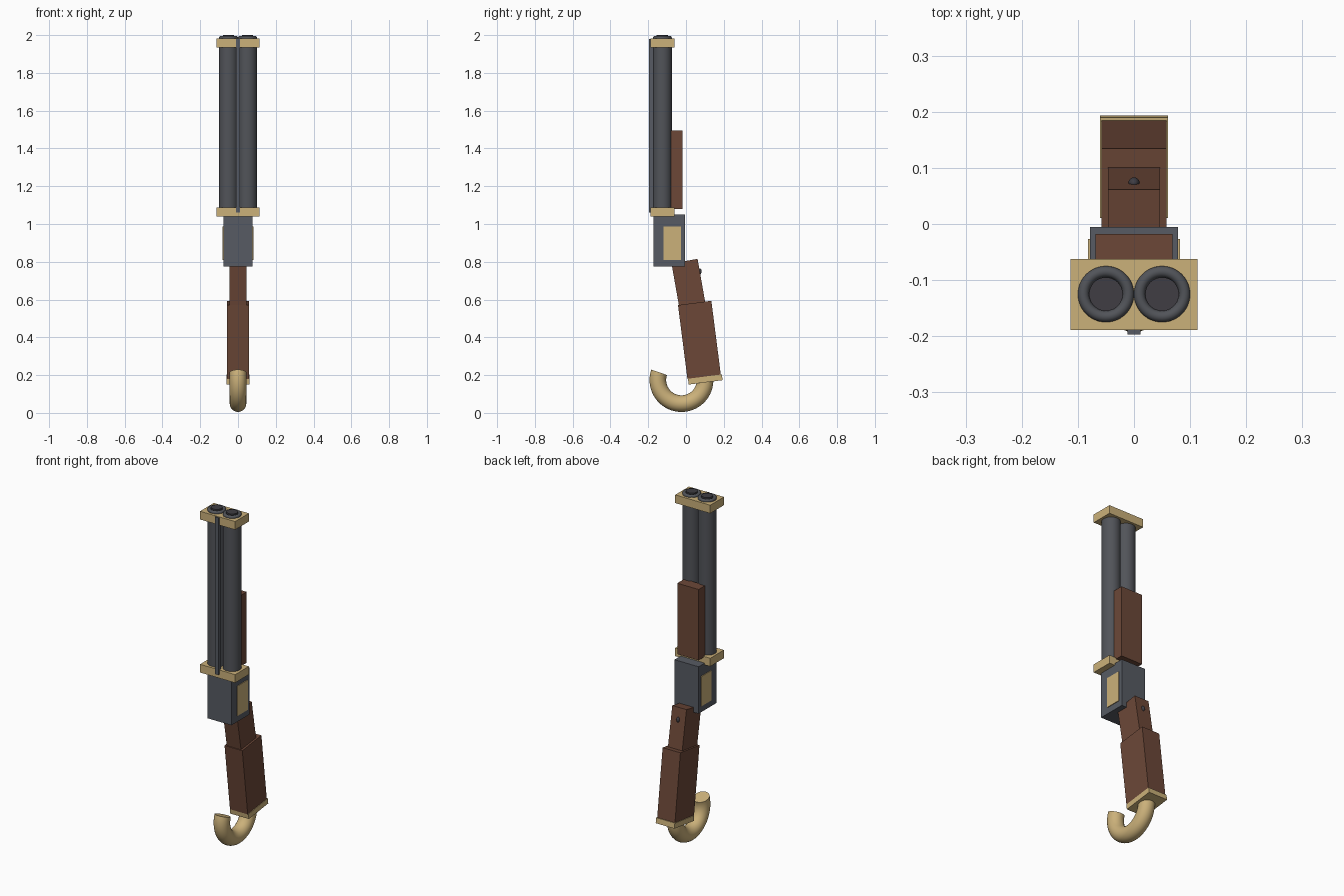
import bpy, math
from mathutils import Vector

cube = bpy.data.objects.get("Cube")
if cube:
    bpy.data.objects.remove(cube, do_unlink=True)


def material(name, rgb):
    m = bpy.data.materials.new(name)
    m.use_nodes = True
    m.diffuse_color = (*rgb, 1)
    bsdf = next(n for n in m.node_tree.nodes if n.type == 'BSDF_PRINCIPLED')
    bsdf.inputs["Base Color"].default_value = (*rgb, 1)
    return m


WOOD = material("brown wood", (0.15, 0.064, 0.039))
BRASS = material("pale brass", (0.60, 0.44, 0.195))
BARREL = material("barrel steel", (0.083, 0.088, 0.100))
STEEL = material("receiver steel", (0.095, 0.105, 0.125))
DARK = material("dark bore", (0.050, 0.047, 0.056))


def finish(name, mat, smooth=False):
    ob = bpy.context.object
    ob.name = name
    ob.data.materials.append(mat)
    if smooth:
        bpy.ops.object.shade_smooth_by_angle(angle=math.radians(40))
    return ob


def box(name, mat, center, size, tilt=0):
    """Box of a given size, tilted about x by some degrees."""
    bpy.ops.mesh.primitive_cube_add(size=1, location=center,
                                    rotation=(math.radians(tilt), 0, 0))
    bpy.context.object.scale = size
    return finish(name, mat)


def tube(name, mat, x, y, low, high, radius):
    bpy.ops.mesh.primitive_cylinder_add(vertices=48, radius=radius, depth=high - low,
                                        location=(x, y, (low + high) / 2))
    return finish(name, mat, True)


# Twin barrels with rounded muzzle rings and dark bores
BARREL_Y = -0.125
for side, x in (("left", 0.05), ("right", -0.05)):
    tube(side + "_barrel", BARREL, x, BARREL_Y, 1.05, 1.985, 0.05)
    bpy.ops.mesh.primitive_torus_add(major_radius=0.04, minor_radius=0.01,
                                     major_segments=48, minor_segments=16,
                                     location=(x, BARREL_Y, 1.986))
    finish(side + "_muzzle_ring", BARREL, True)
    tube(side + "_bore", DARK, x, BARREL_Y, 1.95, 2.0, 0.03)

# Sighting rib and the bands that hold the barrels
box("sighting_rib", STEEL, (0, -0.184, 1.52), (0.023, 0.025, 0.92))
for name, z in (("upper_band", 1.959), ("lower_band", 1.063)):
    box(name, BRASS, (0, -0.1255, z), (0.227, 0.127, 0.048))

# Fore grip, receiver and inlaid side plates
box("fore_grip", WOOD, (0, -0.05, 1.287), (0.138, 0.064, 0.415))
box("receiver", STEEL, (0, -0.0885, 0.912), (0.156, 0.167, 0.275))
for side, s in (("left", 1), ("right", -1)):
    box(side + "_side_plate", BRASS, (s * 0.0775, -0.073, 0.898), (0.009, 0.093, 0.175))

# Raked wrist, stock and butt plate
box("wrist", WOOD, (0, 0.014, 0.68), (0.092, 0.14, 0.25), 10)
box("stock", WOOD, (0, 0.071, 0.386), (0.115, 0.178, 0.395), 7.3)
box("butt_plate", BRASS, (0, 0.102, 0.177), (0.121, 0.181, 0.031), 7.3)

# Small pin head on the back of the wrist
bpy.ops.mesh.primitive_uv_sphere_add(segments=24, ring_count=12, radius=0.01,
                                     location=(0, 0.073, 0.749))
bpy.context.object.scale.z = 1.5
finish("wrist_pin", DARK, True)

# Hook handle: a round tube swept along an arc
RING, TUBE, STEPS, SIDES = 0.125, 0.044, 40, 24
CENTER = Vector((0, -0.024, 0.174))
verts, faces = [], []
for i in range(STEPS + 1):
    a = math.radians(161 + (362 - 161) * i / STEPS)
    out = Vector((0, math.cos(a), math.sin(a)))
    for j in range(SIDES):
        b = math.tau * j / SIDES
        verts.append(CENTER + out * (RING + TUBE * math.cos(b))
                     + Vector((TUBE * math.sin(b), 0, 0)))
for i in range(STEPS):
    for j in range(SIDES):
        k = (j + 1) % SIDES
        faces.append((i * SIDES + j, i * SIDES + k,
                      (i + 1) * SIDES + k, (i + 1) * SIDES + j))
faces.append(tuple(reversed(range(SIDES))))
faces.append(tuple(range(STEPS * SIDES, (STEPS + 1) * SIDES)))
mesh = bpy.data.meshes.new("hook_handle")
mesh.from_pydata(verts, [], faces)
hook = bpy.data.objects.new("hook_handle", mesh)
bpy.context.collection.objects.link(hook)
bpy.ops.object.select_all(action='DESELECT')
hook.select_set(True)
bpy.context.view_layer.objects.active = hook
bpy.ops.object.mode_set(mode='EDIT')
bpy.ops.mesh.select_all(action='SELECT')
bpy.ops.mesh.normals_make_consistent(inside=False)
bpy.ops.object.mode_set(mode='OBJECT')
finish("hook_handle", BRASS, True)
